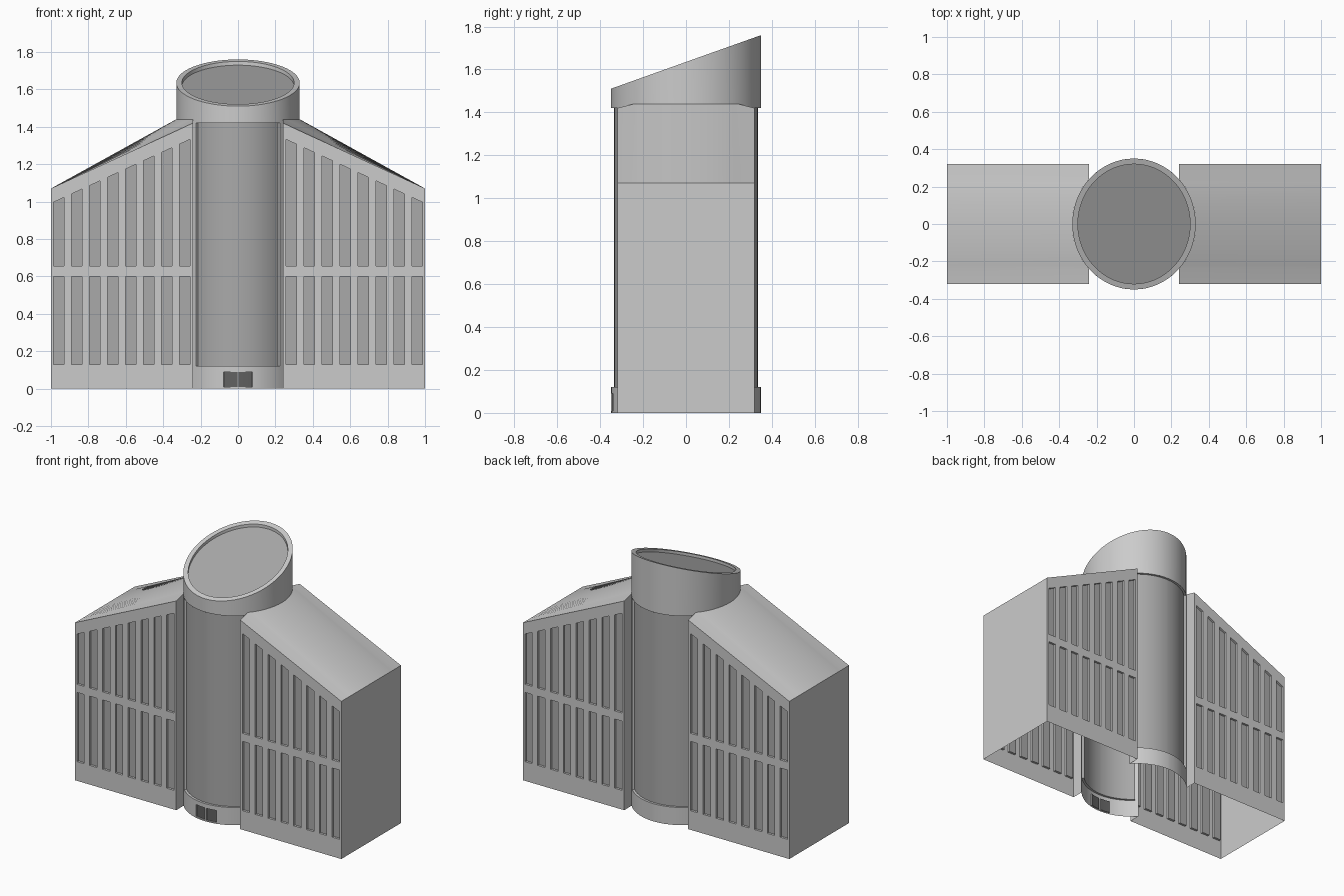
import bpy, bmesh, math

if "Cube" in bpy.data.objects:
    bpy.data.objects.remove(bpy.data.objects["Cube"])

RX, RY = 0.33, 0.35          # tower ellipse
WX, WY = 0.24, 0.32          # inner edge and half depth of the wings


def grey(name, v):
    m = bpy.data.materials.new(name)
    m.diffuse_color = (v, v, v, 1)
    m.use_nodes = True
    m.node_tree.nodes["Principled BSDF"].inputs["Base Color"].default_value = m.diffuse_color
    return m


WALL, GLASS, DOOR = grey("wall", 0.8), grey("glass", 0.4), grey("door", 0.12)


def add_face(bm, pts, mat=0):
    f = bm.faces.new([bm.verts.new(p) for p in pts])
    f.material_index = mat


def finish(name, bm, mirror=False):
    bmesh.ops.remove_doubles(bm, verts=bm.verts, dist=0.0005)
    bmesh.ops.recalc_face_normals(bm, faces=bm.faces)
    me = bpy.data.meshes.new(name)
    bm.to_mesh(me)
    bm.free()
    for m in (WALL, GLASS, DOOR):
        me.materials.append(m)
    ob = bpy.data.objects.new(name, me)
    bpy.context.collection.objects.link(ob)
    bpy.ops.object.select_all(action='DESELECT')
    ob.select_set(True)
    bpy.context.view_layer.objects.active = ob
    bpy.ops.object.shade_smooth_by_angle(angle=math.radians(25))
    if mirror:
        mod = ob.modifiers.new("mirror", 'MIRROR')
        mod.use_axis = (True, True, False)
    return ob


def panel_grid(bm, ni, nj, point, cell):
    """Wall of cells; cell(i, j) gives (recess depth, material)."""
    def get(i, j):
        return cell(i, j) if 0 <= i < ni and 0 <= j < nj else (0, 0)
    for i in range(ni):
        for j in range(nj):
            d, m = get(i, j)
            add_face(bm, [point(i, j, d), point(i + 1, j, d),
                          point(i + 1, j + 1, d), point(i, j + 1, d)], m)
            sides = [((i - 1, j), (i, j), (i, j + 1)), ((i + 1, j), (i + 1, j), (i + 1, j + 1)),
                     ((i, j - 1), (i, j), (i + 1, j)), ((i, j + 1), (i, j + 1), (i + 1, j + 1))]
            for n, a, b in sides:
                e = get(*n)[0]
                if e < d:
                    add_face(bm, [point(*a, e), point(*b, e), point(*b, d), point(*a, d)])


# Wings: one quarter (right front), mirrored to all four
def wing():
    bm = bmesh.new()
    xs = [WX]
    for k in range(8):
        x = 0.257 + 0.0963 * k
        xs += [x, x + 0.055]
    xs.append(1.0)

    def point(i, j, d):
        x = xs[i]
        top = 1.42 - (x - WX) * 0.35 / 0.76
        return (x, -WY + d, (0, 0.13, 0.60, 0.655, top - 0.08, top)[j])

    panel_grid(bm, len(xs) - 1, 5, point,
               lambda i, j: (0.015, 1) if i % 2 and j in (1, 3) else (0, 0))
    # roof runs from the drum outline down to the outer edge
    a0 = math.asin(WX / RX)
    n = 10
    inner = [(WX, -WY, 1.42)]
    for k in range(n + 1):
        a = a0 + (math.pi / 2 - a0) * k / n
        inner.append((RX * math.sin(a), -RY * math.cos(a), 1.44))
    for p, q in zip(inner, inner[1:]):
        add_face(bm, [p, (1, p[1], 1.07), (1, q[1], 1.07), q])
    # outer end wall and narrow inner return
    add_face(bm, [(1, -WY, 0), (1, 0, 0), (1, 0, 1.07), (1, -WY, 1.07)])
    y = inner[1][1]
    add_face(bm, [(WX, -WY, 0), (WX, -WY, 1.42), (WX, y, 1.44), (WX, y, 0)])
    finish("wings", bm, mirror=True)


# Tower shaft: curved front and back walls with tall recessed glazing
def shaft(name, s, doors):
    bm = bmesh.new()
    half = [0.006, 0.042, 0.078, 0.11, 0.145, 0.18, 0.205, 0.225, WX]
    xs = [-x for x in reversed(half)] + half
    zs = [0, 0.008, 0.09, 0.12, 1.42]

    def point(i, j, d):
        a = math.asin(xs[i] / RX)
        return (s * (RX - d) * math.sin(a), -s * (RY - d) * math.cos(a), zs[j])

    def cell(i, j):
        c = abs(xs[i] + xs[i + 1]) / 2
        if j == 3 and c < 0.225:
            return (0.015, 1)
        if doors and j == 1 and 0.006 < c < 0.078:
            return (0.008, 2)
        return (0, 0)

    panel_grid(bm, len(xs) - 1, 4, point, cell)
    finish(name, bm)


# Drum: slant-cut crown with rim and sunken lid
def drum():
    bm = bmesh.new()
    n = 64

    def ring(rx, ry, z):
        pts = []
        for k in range(n):
            a = 2 * math.pi * k / n
            x, y = rx * math.cos(a), ry * math.sin(a)
            pts.append((x, y, 1.42 if z is None else 1.635 + y * 0.357 + z))
        return pts

    rings = [ring(RX, RY, None), ring(RX, RY, 0), ring(0.30, 0.32, 0), ring(0.30, 0.32, -0.02)]
    for r, t in zip(rings, rings[1:]):
        for k in range(n):
            m = (k + 1) % n
            add_face(bm, [r[k], r[m], t[m], t[k]])
    add_face(bm, rings[-1], 1)
    finish("crown_drum", bm)


wing()
shaft("tower_front", 1, True)
shaft("tower_back", -1, False)
drum()
